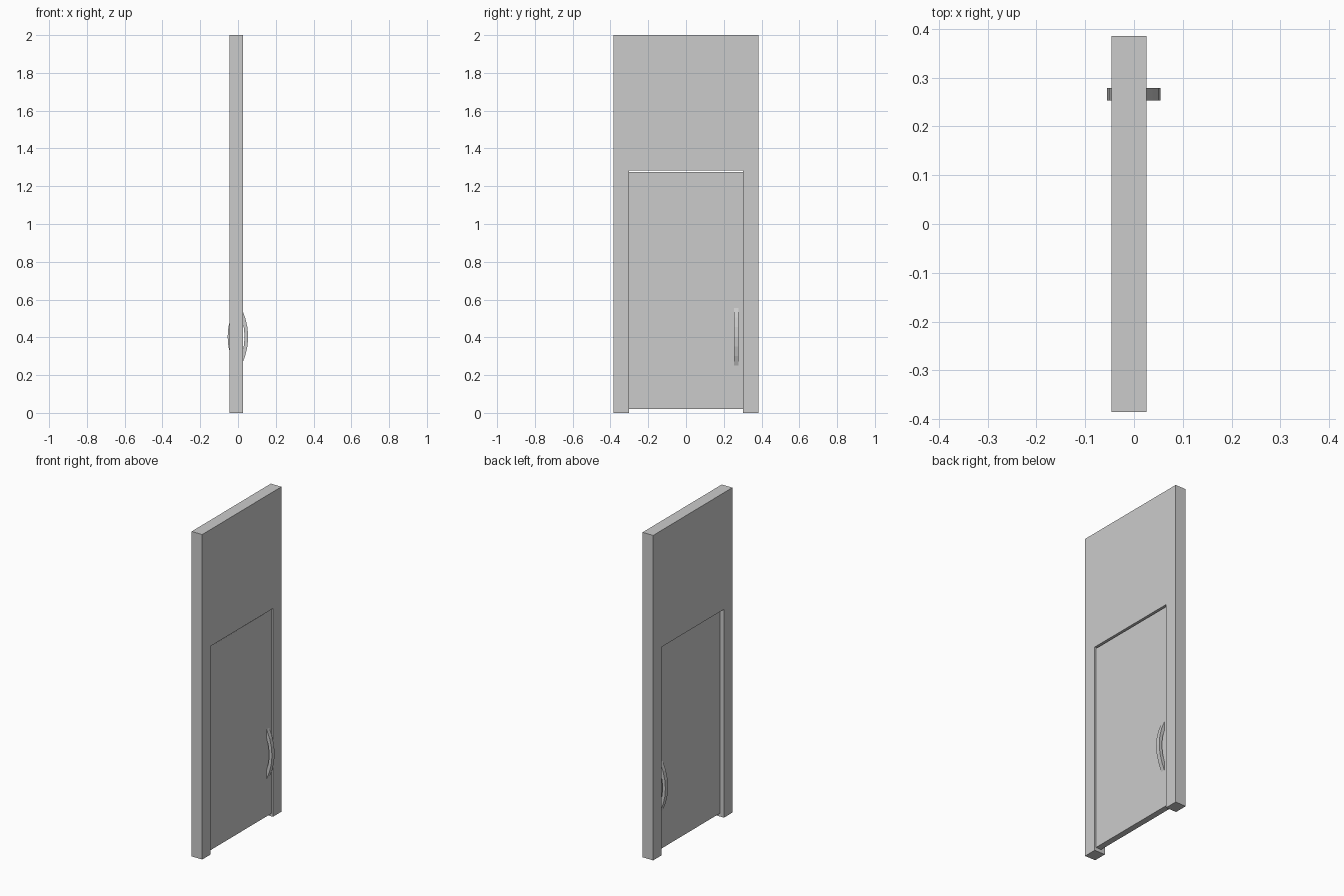
import bpy, bmesh

if "Cube" in bpy.data.objects:
    bpy.data.objects.remove(bpy.data.objects["Cube"])

def extrude_profile(name, pts, axis, start, end):
    """Extrude a 2D outline along x (outline in y,z) or along y (outline in x,z)."""
    bm = bmesh.new()
    def place(p, d):
        return (d, p[0], p[1]) if axis == 'x' else (p[0], d, p[1])
    a = [bm.verts.new(place(p, start)) for p in pts]
    b = [bm.verts.new(place(p, end)) for p in pts]
    bm.faces.new(a)
    bm.faces.new(b[::-1])
    n = len(pts)
    for i in range(n):
        j = (i + 1) % n
        bm.faces.new((a[j], a[i], b[i], b[j]))
    bmesh.ops.recalc_face_normals(bm, faces=bm.faces)
    mesh = bpy.data.meshes.new(name)
    bm.to_mesh(mesh)
    bm.free()
    ob = bpy.data.objects.new(name, mesh)
    bpy.context.collection.objects.link(ob)
    return ob

# Wall section with a doorway cut from its lower part
W, H = 0.385, 2.0
OW, OH = 0.303, 1.282
extrude_profile("wall_frame", [(-W, 0), (-OW, 0), (-OW, OH), (OW, OH), (OW, 0),
                               (W, 0), (W, H), (-W, H)], 'x', -0.046, 0.026)

# Door leaf, recessed, with gaps above and below
D0, D1 = -0.019, 0.018
extrude_profile("door_leaf", [(-0.302, 0.02), (0.302, 0.02), (0.302, 1.275), (-0.302, 1.275)],
                'x', D0, D1)

# Bowed pull handle on each face of the door
def handle(name, base, side, segs=6):
    zc, rise, thick = 0.403, 0.036, 0.019
    t = [-1 + 2 * i / segs for i in range(segs + 1)]
    outer = [(base + side * rise * (1 - k * k), zc + 0.152 * k) for k in t]
    inner = [(base + side * (rise * (1 - k * k) - thick), zc + 0.142 * k) for k in t]
    extrude_profile(name, outer + inner[::-1], 'y', 0.253, 0.279)

handle("handle_outside", D1, 1)
handle("handle_inside", D0, -1)
